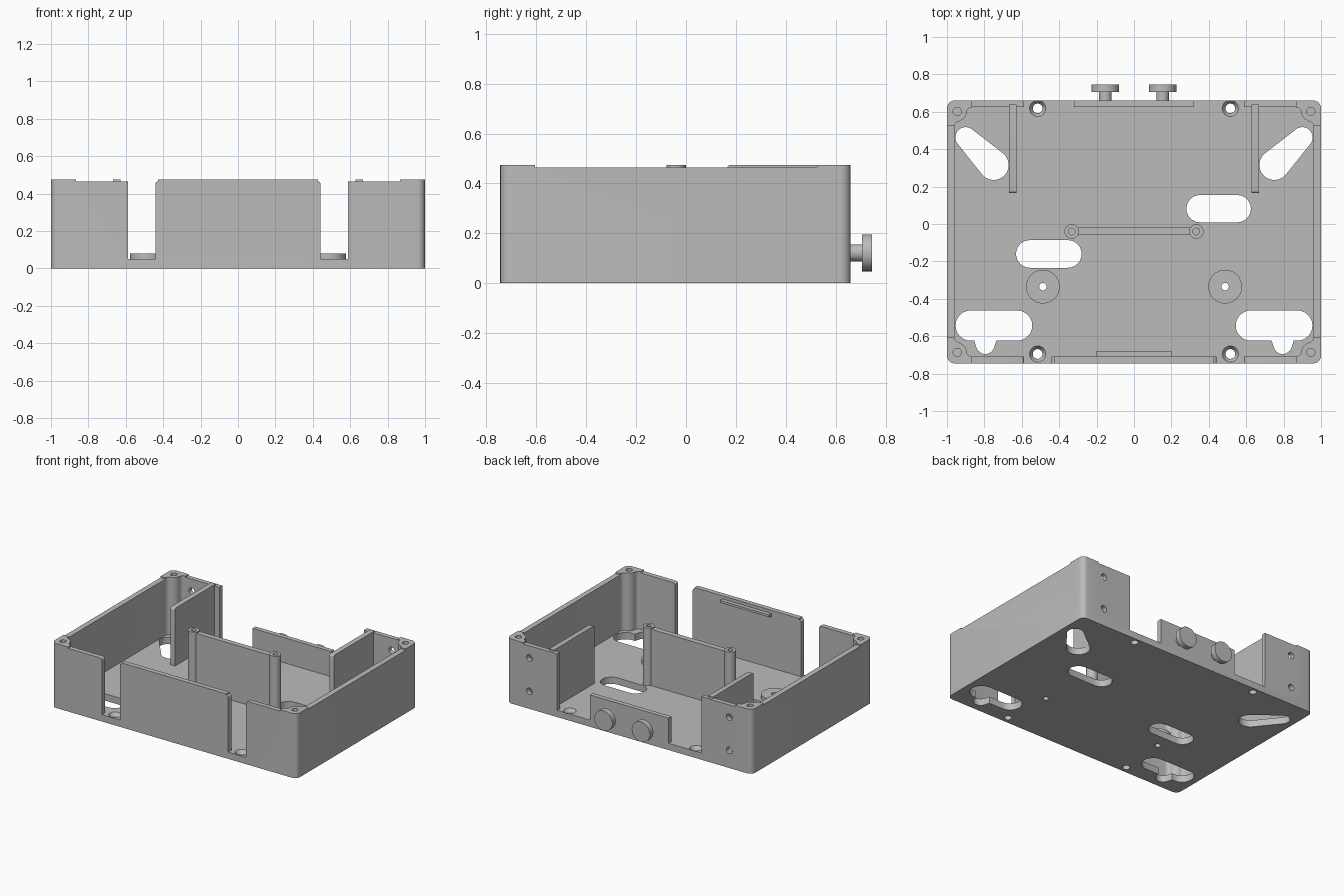
import bpy, bmesh
from math import pi, cos, sin, acos, atan2, hypot
from mathutils import Vector

if "Cube" in bpy.data.objects:
    bpy.data.objects.remove(bpy.data.objects["Cube"])

grey = bpy.data.materials.new("light grey plastic")
grey.use_nodes = True
colour = (0.5, 0.5, 0.5, 1)
grey.diffuse_color = colour
grey.node_tree.nodes["Principled BSDF"].inputs["Base Color"].default_value = colour

FRONT, BACK, TOP, FLOOR, RIM = -0.745, 0.66, 0.475, 0.05, 0.465
WALL = 0.04
OVER = 0.6  # height cutters reach to


def arc(cx, cy, r, a, b, n=12):
    return [(cx + r * cos(a + (b - a) * i / n), cy + r * sin(a + (b - a) * i / n)) for i in range(n + 1)]


def prism(name, pts, lo, hi, axis="z", scale=1.0):
    """Extrude a flat profile along an axis; scale tapers the far end."""
    place = {"x": lambda p, h: (h, p[0], p[1]),
             "y": lambda p, h: (p[0], h, p[1]),
             "z": lambda p, h: (p[0], p[1], h)}[axis]
    mid = sum((Vector(p) for p in pts), Vector((0, 0))) / len(pts)
    bm = bmesh.new()
    a = [bm.verts.new(place(p, lo)) for p in pts]
    b = [bm.verts.new(place(mid + (Vector(p) - mid) * scale, hi)) for p in pts]
    bm.faces.new(a)
    bm.faces.new(b)
    for i in range(len(pts)):
        j = (i + 1) % len(pts)
        bm.faces.new((a[i], a[j], b[j], b[i]))
    bmesh.ops.recalc_face_normals(bm, faces=bm.faces)
    mesh = bpy.data.meshes.new(name)
    bm.to_mesh(mesh)
    bm.free()
    mesh.materials.append(grey)
    obj = bpy.data.objects.new(name, mesh)
    bpy.context.collection.objects.link(obj)
    return obj


def box(name, x0, x1, y0, y1, z0, z1):
    return prism(name, [(x0, y0), (x1, y0), (x1, y1), (x0, y1)], z0, z1)


def disc(name, cx, cy, r, lo, hi, axis="z", n=32, scale=1.0):
    return prism(name, arc(cx, cy, r, 0, 2 * pi * (n - 1) / n, n - 1), lo, hi, axis, scale)


def capsule(x1, y1, r1, x2, y2, r2):
    """Outline around two circles."""
    d, a = hypot(x2 - x1, y2 - y1), atan2(y2 - y1, x2 - x1)
    p = acos((r1 - r2) / d)
    return arc(x2, y2, r2, a - p, a + p) + arc(x1, y1, r1, a + p, a + 2 * pi - p)


def combine(obj, other, operation="DIFFERENCE"):
    mod = obj.modifiers.new("combine", "BOOLEAN")
    mod.operation, mod.solver, mod.object = operation, "EXACT", other
    bpy.context.view_layer.objects.active = obj
    bpy.ops.object.modifier_apply(modifier=mod.name)
    bpy.data.objects.remove(other)


def rounded_rect(x0, x1, y0, y1, r):
    return (arc(x1 - r, y1 - r, r, 0, pi / 2, 6) + arc(x0 + r, y1 - r, r, pi / 2, pi, 6)
            + arc(x0 + r, y0 + r, r, pi, 1.5 * pi, 6) + arc(x1 - r, y0 + r, r, 1.5 * pi, 2 * pi, 6))


def gap(x0, x1, z0, top, r=0.015):
    """Wall opening whose upper edges flare out to round the wall corners."""
    left = arc(x0 - r, top - r, r, 0, pi / 2, 4)
    right = arc(x1 + r, top - r, r, pi / 2, pi, 4)
    return [(x1, z0), (x0, z0)] + left + [(x0 - r, OVER), (x1 + r, OVER)] + right


# Tray shell
tray = prism("tray", rounded_rect(-1, 1, FRONT, BACK, 0.04), 0, TOP)
combine(tray, box("cavity", -1 + WALL, 1 - WALL, FRONT + 0.036, BACK - 0.034, FLOOR, OVER))

# Corner screw posts, one profile mirrored into each corner
post = ([(0.02, 0.02), (0.135, 0.02), (0.135, 0.036)] + arc(0.135, 0.066, 0.03, 1.5 * pi, pi, 5)
        + arc(0.055, 0.06, 0.05, 0.1, pi / 2 - 0.1, 8)
        + arc(0.07, 0.14, 0.03, 1.5 * pi, pi, 5) + [(0.02, 0.14)])
for sx in (-1, 1):
    for y, sy in ((FRONT, 1), (BACK, -1)):
        combine(tray, prism("corner_post", [(sx * (1 - u), y + sy * v) for u, v in post], 0.02, TOP), "UNION")
        combine(tray, disc("post_hole", sx * 0.945, y + sy * 0.058, 0.022, 0.25, OVER))

# Lowered rims and wall openings
for s in (-1, 1):
    combine(tray, box("side_relief", s * 0.9, s * 1.1, -0.605, 0.525, RIM, OVER))
    for y in (FRONT, BACK):
        combine(tray, box("end_relief", s * 0.5, s * 0.865, y - 0.06, y + 0.06, RIM, OVER))
    lo, hi = sorted((s * 0.442, s * 0.588))
    combine(tray, prism("front_gap", gap(lo, hi, FLOOR, RIM), FRONT - 0.1, FRONT + 0.07, "y"))
    lo, hi = sorted((s * 0.32, s * 0.588))
    combine(tray, box("back_gap", lo, hi, BACK - 0.07, BACK + 0.1, FLOOR, OVER))
combine(tray, box("back_low", -0.4, 0.4, BACK - 0.07, BACK + 0.1, 0.235, OVER))

# Floor slots, keyholes and screw holes
cuts = [capsule(0.353, 0.082, 0.073, 0.552, 0.082, 0.073),
        capsule(-0.557, -0.16, 0.074, -0.354, -0.16, 0.074)]
for s in (-1, 1):
    cuts += [capsule(s * 0.75, 0.315, 0.08, s * 0.9, 0.463, 0.055),
             capsule(s * 0.873, -0.543, 0.081, s * 0.625, -0.543, 0.081),
             capsule(s * 0.795, -0.56, 0.075, s * 0.795, -0.645, 0.05)]
for pts in cuts:
    combine(tray, prism("slot", pts, -0.1, 0.2))

for s in (-1, 1):
    boss = disc("left_floor_boss" if s > 0 else "right_floor_boss", s * 0.487, -0.335, 0.09, 0.03, 0.08, n=48)
    for part in (tray, boss):
        combine(part, disc("boss_hole", s * 0.487, -0.335, 0.02, -0.1, 0.2, n=20))
    for y in (-0.695, 0.618):
        combine(tray, disc("screw_hole", s * 0.515, y, 0.026, -0.1, 0.1, n=24))
        combine(tray, disc("countersink", s * 0.515, y, 0.044, 0.051, 0.025, scale=0.6))
    for z in (0.13, 0.375):
        combine(tray, disc("back_hole", s * 0.815, z, 0.024, BACK - 0.1, BACK + 0.1, "y", 24))

    # Side partitions with a rounded top front corner
    side = "left" if s > 0 else "right"
    prof = [(0.64, 0.03), (0.64, TOP)] + arc(0.18, TOP - 0.015, 0.015, pi / 2, pi, 4) + [(0.165, 0.03)]
    prism(side + "_partition", prof, s * 0.629, s * 0.667, "x")

    # Thumb knobs on the back panel
    kx = s * 0.153
    disc(side + "_knob_stem", kx, 0.122, 0.034, BACK - 0.02, 0.715, "y")
    disc(side + "_knob_head", kx, 0.122, 0.074, 0.705, 0.745, "y", 48)

    # Posts at the ends of the centre divider
    px = s * 0.333
    end = disc(side + "_divider_post", px, -0.04, 0.039, 0.03, TOP)
    combine(end, disc("divider_hole", px, -0.04, 0.018, 0.25, OVER, n=20))

# Centre divider and latch ledge
box("centre_divider", -0.3, 0.3, -0.06, -0.02, 0.03, RIM)
prism("latch_ledge", [(-0.72, 0.42), (-0.68, 0.435), (-0.68, 0.452), (-0.72, 0.452)], -0.2, 0.2, "x")

# Smooth the round surfaces while keeping edges crisp
bpy.ops.object.select_all(action="DESELECT")
for obj in bpy.context.collection.objects:
    if obj.type == "MESH" and grey.name in obj.data.materials:
        obj.select_set(True)
        bpy.context.view_layer.objects.active = obj
bpy.ops.object.shade_smooth_by_angle(angle=pi / 6)
